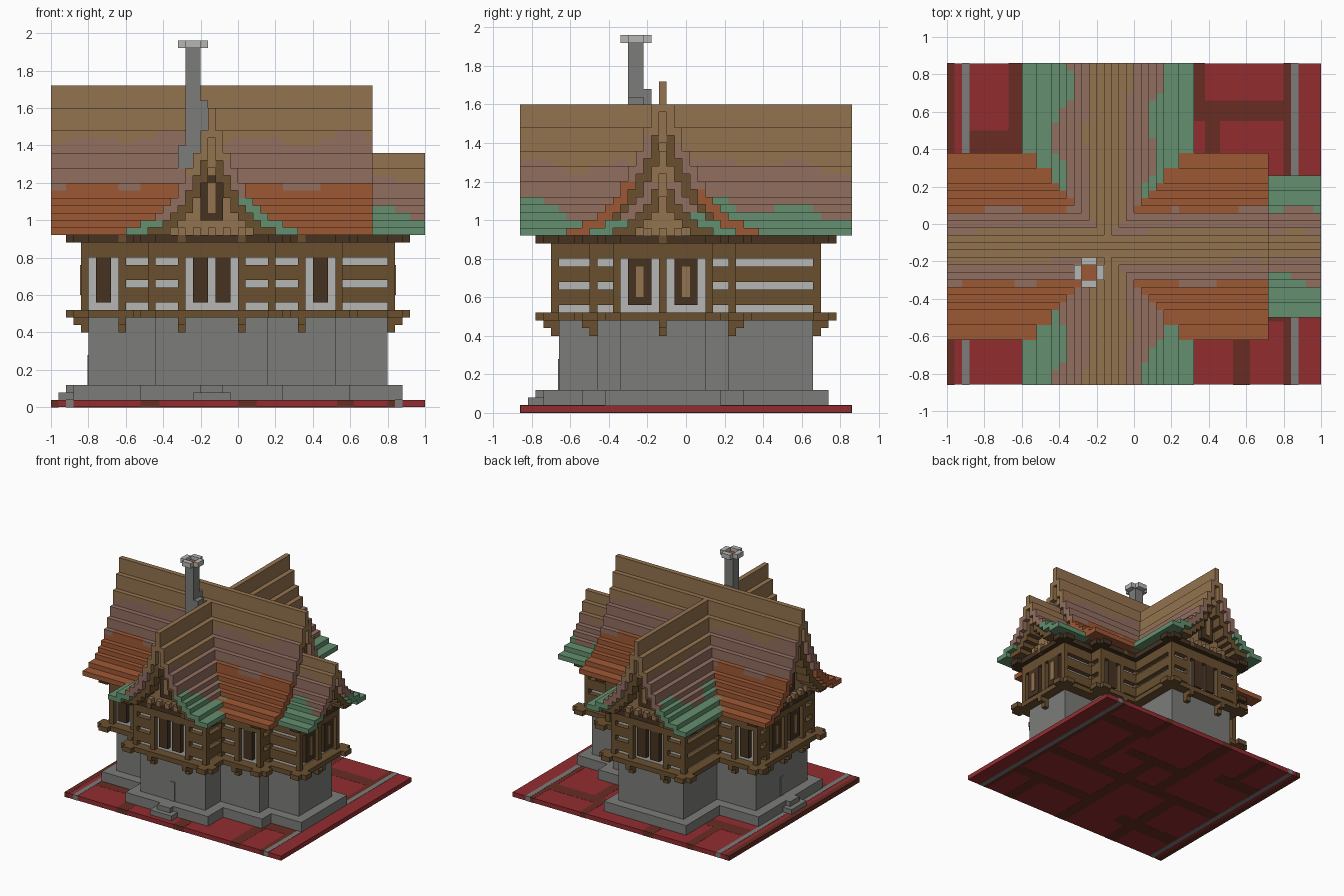
import bpy, bmesh, math
from mathutils import Matrix, Vector

if "Cube" in bpy.data.objects:
    bpy.data.objects.remove(bpy.data.objects["Cube"], do_unlink=True)

V = 0.04  # block size


def linear(c):
    c /= 255
    return c / 12.92 if c <= 0.04045 else ((c + 0.055) / 1.055) ** 2.4


PALETTE = {
    "red": (146, 44, 48), "path_brown": (104, 44, 35), "stone": (124, 124, 122),
    "pale_stone": (182, 182, 180), "moss_green": (100, 143, 110), "rust_orange": (158, 88, 52),
    "mauve": (146, 110, 96), "light_brown": (148, 115, 78), "timber": (106, 80, 48),
    "dark_wood": (70, 50, 33),
}
MATS = {}
for key, rgb in PALETTE.items():
    m = bpy.data.materials.new(key)
    col = [linear(c) for c in rgb] + [1]
    m.diffuse_color = col
    m.use_nodes = True
    m.node_tree.nodes["Principled BSDF"].inputs["Base Color"].default_value = col
    MATS[key] = m


class Part:
    """Collects coloured boxes into one object."""

    def __init__(self, name, *colours):
        self.name, self.colours, self.bm = name, colours, bmesh.new()

    def box(self, colour, x, y, z):
        lo = Vector((min(x), min(y), min(z)))
        hi = Vector((max(x), max(y), max(z)))
        mat = Matrix.Translation((lo + hi) / 2) @ Matrix.Diagonal((*(hi - lo), 1))
        verts = bmesh.ops.create_cube(self.bm, size=1, matrix=mat)["verts"]
        for f in {f for v in verts for f in v.link_faces}:
            f.material_index = self.colours.index(colour)

    def along(self, axis, colour, s, t, z):
        """Box with s along the axis and t across it."""
        self.box(colour, *((s, t) if axis == "x" else (t, s)), z)

    def done(self):
        me = bpy.data.meshes.new(self.name)
        self.bm.to_mesh(me)
        self.bm.free()
        for c in self.colours:
            me.materials.append(MATS[c])
        bpy.context.collection.objects.link(bpy.data.objects.new(self.name, me))


# Ground slab with paths and stone strips
ground = Part("ground_slab", "red", "path_brown", "stone")
e = 0.001
ground.box("red", (-1 + e, 1 - e), (-.86 + e, .86 - e), (e, V - e))
paths = [(-1, -.96, -.86, .86), (-.67, -.6, .38, .86), (-.88, -.5, .38, .5), (.32, .84, .55, .66),
         (.38, .46, -.1, .55), (.32, .38, .66, .86), (.53, .62, -.86, -.5), (-.52, -.42, -.86, -.1),
         (-.88, -.3, -.62, -.5), (-.88, .84, -.1, 0), (0, .1, -.86, .3), (.1, .84, -.52, -.42),
         (-.3, -.2, 0, .86), (-.2, .32, .26, .36), (.8, .84, -.86, .86)]
for x0, x1, y0, y1 in paths:
    ground.box("path_brown", (x0, x1), (y0, y1), (0, V))
for x in (-.92, .84):
    ground.box("stone", (x, x + V), (-.86, .86), (0, V + e))
ground.done()

# Stone ground storey on a plinth, three wings
WINGS = [((-.8, .52), (-.46, .22)), ((.52, .8), (-.34, .1)), ((-.44, .16), (-.66, .66))]
base = Part("stone_storey", "stone", "dark_wood")
for (x0, x1), (y0, y1) in WINGS:
    base.box("stone", (x0, x1), (y0, y1), (V, .5))
    g = 2 * V
    base.box("stone", (x0 - g, x1 + g), (y0 - g, y1 + g), (V, .12))
base.done()

# Doors and steps at the front and at one end
entry = Part("doors_and_steps", "stone", "dark_wood")
for axis, wall, c in (("y", -.66, -.14), ("x", -.8, -.12)):
    entry.along(axis, "stone", (wall - .005, wall), (c - .02, c + .02), (.12, .28))
    entry.along(axis, "stone", (wall - .12, wall), (c - .06, c + .06), (V, .12))
    entry.along(axis, "stone", (wall - .16, wall), (c - .1, c + .1), (V, .08))
entry.done()

# Pale infill behind the timber storey
infill = Part("plaster_core", "pale_stone")
for xs, ys in WINGS:
    infill.box("pale_stone", xs, ys, (.48, .9))
infill.done()

frame = Part("timber_frame", "timber", "dark_wood", "light_brown")


def wall(axis, side, plane, u0, u1, windows, slots):
    """One timbered wall facing along the axis."""
    def put(colour, u, depth, z, start=0):
        frame.along(axis, colour, (plane + side * start, plane + side * depth), u, z)
    opens = sorted(windows + slots)
    edge = u0
    for a, b in opens + [(u1, u1)]:
        put("timber", (edge, a), V, (.48, .88))
        if edge > u0 and a < u1 - V - e and b < u1:   # brackets under inner posts
            mid = (edge + a) / 2
            post = (mid - V / 2, mid + V / 2)
            put("timber", post, V, (.4, .48))
            put("timber", post, 2 * V, (.44, .48))
            put("timber", post, 2 * V + .004, (.88, .92))
        edge = b
    for a, b in opens:
        put("timber", (a, b), V, (.8, .88))
    for a, b in slots:
        for z in (.56, .68):
            put("timber", (a, b), V, (z, z + .08))
    for a, b in windows:
        n = 2 if b - a > .25 else 1
        w = (b - a - V * (n + 1)) / n
        for k in range(n):
            p = a + V + k * (w + V)
            put("dark_wood", (p, p + w), V, (.56, .8))
            if w > .1:
                put("light_brown", (p + V, p + w - V), V + .006, (.6, .76))
    # Sill and head beams with crossing ends
    put("timber", (u0 - .08, u1 + .08), 2 * V, (.48, .52))
    put("dark_wood", (u0 - .08, u1 + .08), 2 * V, (.88, .92))


for s, main, ext in ((-1, -.46, -.34), (1, .22, .1)):
    wall("y", s, s * .66, -.48, .2, [(-.28, 0)], [(-.44, -.32), (.04, .16)])
    wall("y", s, main, -.84, -.44, [(-.8, -.64)], [(-.6, -.48)])
    wall("y", s, main, .16, .56, [(.36, .52)], [(.2, .32)])
    wall("y", s, ext, .52, .84, [], [(.56, .8)])
for s, plane in ((-1, -.44), (1, .16)):
    wall("x", s, plane, -.7, -.46, [], [(-.66, -.5)])
    wall("x", s, plane, .22, .7, [], [(.26, .66)])
pair = [(-.34, -.14), (-.1, .1)]
wall("x", 1, .8, -.38, .14, pair, [])
wall("x", -1, -.8, -.5, .26, pair, [(-.46, -.38), (.14, .22)])
wall("x", 1, .52, -.5, -.34, [], [(-.46, -.38)])
wall("x", 1, .52, .1, .26, [], [(.14, .22)])
frame.done()

# Stepped roofs: heights of the steps from the ridge outwards
STEPS = [1.72, 1.6, 1.48, 1.36, 1.28, 1.2, 1.12, 1.08, 1.04, 1, 1, .96, .96]


def roof(name, axis, c, ends, walls, skip, upper, lower, low_colour, gables, attic):
    H = STEPS[skip:]
    under = [h - V for h in H[1:]] + [.92]
    shell = Part(name + "_roof", "light_brown", "mauve", low_colour)
    gable = Part(name + "_gables", "light_brown", "timber", "dark_wood")
    count = round((ends[1] - ends[0]) / V)

    def colour(k, z, side):
        wave = math.sin(k * .55 + side) + .6 * math.sin(k * .23 + 2 * side)
        if z > upper + .03 * wave:
            return "light_brown"
        amount = .05 if low_colour == "moss_green" else .018
        return "mauve" if z > lower + amount * wave else low_colour

    for i, top in enumerate(H):
        for side in ((1,) if i == 0 else (-1, 1)):
            t0 = c + side * i * V - V / 2
            t = (t0, t0 + V)
            for layer in range(round((top - under[i]) / V)):
                z = under[i] + layer * V
                row = [colour(k, z + V / 2, side) for k in range(count)] + [None]
                start = 0
                for k in range(1, count + 1):
                    if row[k] != row[start]:
                        s = (ends[0] + start * V, ends[0] + k * V)
                        shell.along(axis, row[start], s, t, (z, z + V))
                        start = k
            # Gable infill and the trim below the roof edge
            if under[i] > .93:
                gable.along(axis, "light_brown", walls, t, (.9, under[i]))
                drop = max(.92, under[i + 1] - V)
                trim = "timber" if i else "light_brown"
                for g in gables:
                    a, b = (ends[0] + V, walls[0]) if g < 0 else (walls[1], ends[1] - V)
                    gable.along(axis, trim, (a, b), t, (drop, under[i]))
    for g in gables:
        w = walls[0] if g < 0 else walls[1]
        for k in range(-3, 4):   # small joist ends
            t = c + k * .08
            gable.along(axis, "light_brown", (w, w + g * V), (t - .02, t + .02), (.92, .96))
        if attic:
            gable.along(axis, "dark_wood", (w, w + g * V), (c - .06, c + .06), (1, 1.24))
            gable.along(axis, "light_brown", (w, w + g * (V + .006)), (c - .02, c + .02), (1.04, 1.2))
    shell.done()
    gable.done()


roof("main", "x", -.12, (-1, .72), (-.84, .56), 0, 1.44, 1.19, "rust_orange", (-1, 1), True)
roof("cross", "y", -.14, (-.86, .86), (-.7, .7), 1, 1.29, 1.06, "moss_green", (-1, 1), True)
roof("annex", "x", -.12, (.56, 1), (.52, .84), 3, 1.21, 1.05, "moss_green", (1,), False)

# Chimney with stepped shoulders and a cross-shaped cap
chimney = Part("chimney", "stone", "pale_stone", "rust_orange")
cx, cy = (-.28, -.2), (-.3, -.22)
chimney.box("stone", cx, cy, (1, 1.92))
chimney.box("stone", cx, (-.22, -.18), (1, 1.68))
chimney.box("stone", (-.2, -.16), cy, (1, 1.64))
chimney.box("stone", (-.32, -.28), cy, (1, 1.4))
chimney.box("rust_orange", cx, cy, (1.92, 1.93))
for a in (-.32, -.2):
    chimney.box("pale_stone", (a, a + V), cy, (1.92, 1.96))
for b in (-.34, -.22):
    chimney.box("pale_stone", cx, (b, b + V), (1.92, 1.96))
chimney.done()
